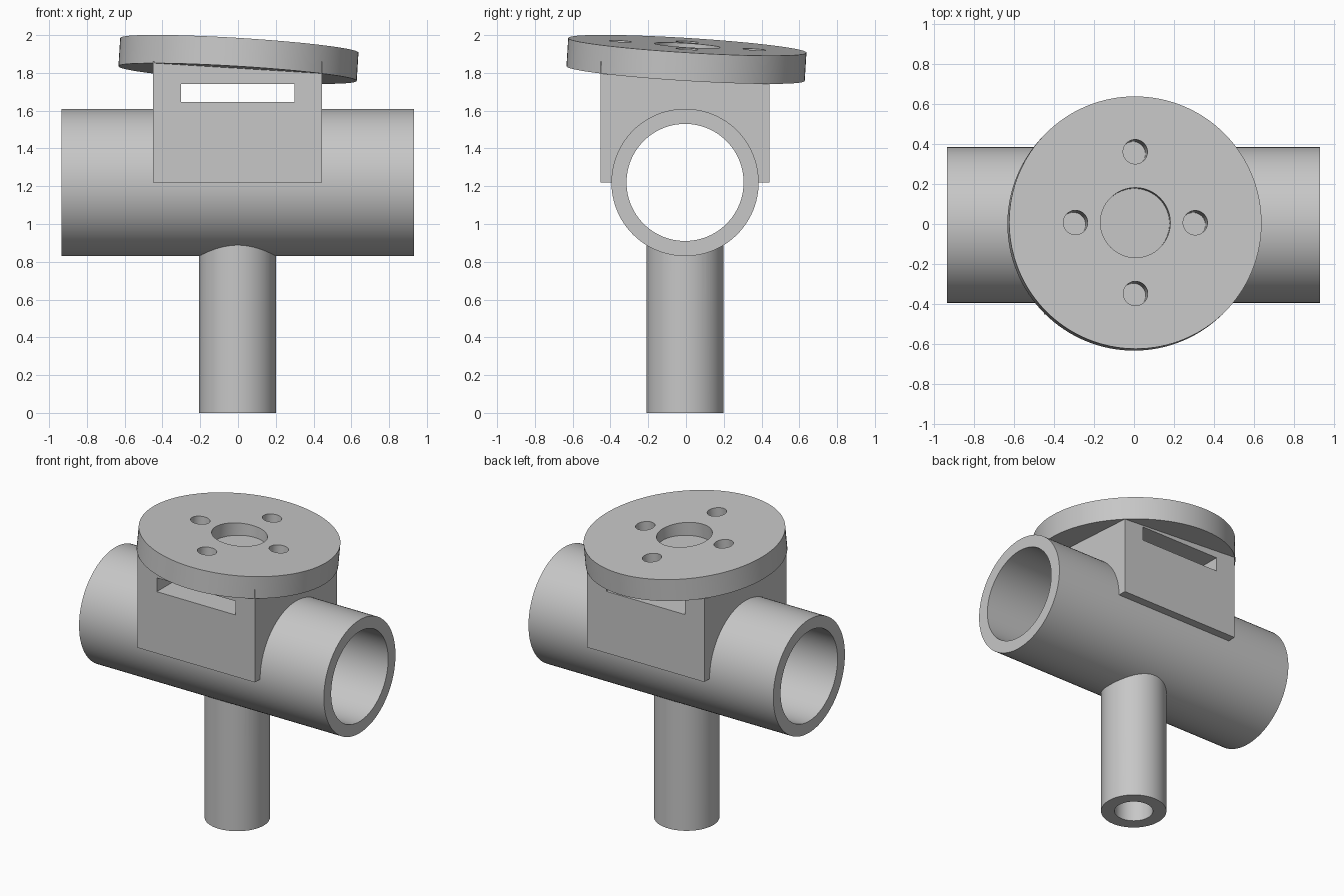
import bpy
import math
from mathutils import Matrix, Vector

if "Cube" in bpy.data.objects:
    bpy.data.objects.remove(bpy.data.objects["Cube"])

grey = bpy.data.materials.new("light grey")
grey.use_nodes = True
COLOUR = (0.57, 0.57, 0.57, 1)
grey.diffuse_color = COLOUR
grey.node_tree.nodes["Principled BSDF"].inputs["Base Color"].default_value = COLOUR

CX, CY, PIPE_Z = -0.002, -0.005, 1.22


def cylinder(name, radius, length, matrix, sides=96):
    bpy.ops.mesh.primitive_cylinder_add(vertices=sides, radius=radius, depth=length)
    ob = bpy.context.object
    ob.name = name
    ob.data.transform(matrix)
    ob.data.materials.append(grey)
    return ob


def box(name, size, centre):
    bpy.ops.mesh.primitive_cube_add(size=1)
    ob = bpy.context.object
    ob.name = name
    ob.data.transform(Matrix.Translation(centre) @ Matrix.Diagonal((*size, 1)))
    ob.data.materials.append(grey)
    return ob


def cut(ob, cutters):
    """Subtract the cutters from the part and bake the result."""
    for cutter in cutters:
        mod = ob.modifiers.new("cut", 'BOOLEAN')
        mod.operation = 'DIFFERENCE'
        mod.solver = 'EXACT'
        mod.object = cutter
    graph = bpy.context.evaluated_depsgraph_get()
    mesh = bpy.data.meshes.new_from_object(ob.evaluated_get(graph))
    ob.modifiers.clear()
    ob.data = mesh


# Local frames of the pipe, stem and tilted flange
along_x = Matrix.Translation((CX, CY, PIPE_Z)) @ Matrix.Rotation(math.pi / 2, 4, 'Y')
upright = Matrix.Translation((CX, CY, 0.45))
normal = Vector((0.0617, 0.0617, 1)).normalized()
tilt = Vector((0, 0, 1)).rotation_difference(normal).to_matrix().to_4x4()
flange_top = Matrix.Translation((0.007, 0.007, 1.946)) @ tilt


def below_top(x, y, z):
    return flange_top @ Matrix.Translation((x, y, z))


# Solid parts
pipe = cylinder("cross_pipe", 0.39, 1.865, along_x)
stem = cylinder("stem_pipe", 0.204, 0.9, upright)
block = box("mount_block", (0.894, 0.894, 0.64), (CX, CY, 1.54))
flange = cylinder("tilted_flange", 0.632, 0.15, below_top(0, 0, -0.075), 128)

# Cutters
bore = cylinder("bore_cutter", 0.31, 3, along_x)
seat = cylinder("seat_cutter", 0.35, 3, along_x)
stem_bore = cylinder("stem_bore_cutter", 0.12, 1.5, upright, 64)
slot = box("slot_cutter", (0.6, 2, 0.095), (CX, CY, 1.6925))
centre_hole = cylinder("centre_hole_cutter", 0.175, 0.5, below_top(0, 0, 0), 64)
bolt_holes = [cylinder("bolt_hole_cutter", 0.061, 0.34, below_top(x, y, 0), 48)
              for x, y in ((0.3, 0), (-0.3, 0), (0, 0.355), (0, -0.355))]

cut(pipe, [bore, stem_bore])
cut(stem, [stem_bore, seat])
cut(block, [seat, slot] + bolt_holes)
cut(flange, [centre_hole] + bolt_holes)

for cutter in [bore, seat, stem_bore, slot, centre_hole] + bolt_holes:
    bpy.data.objects.remove(cutter)

# Smooth curved walls, sharp rims
bpy.ops.object.select_all(action='DESELECT')
for part in (pipe, stem, block, flange):
    part.select_set(True)
bpy.context.view_layer.objects.active = pipe
bpy.ops.object.shade_smooth_by_angle(angle=math.radians(30))
